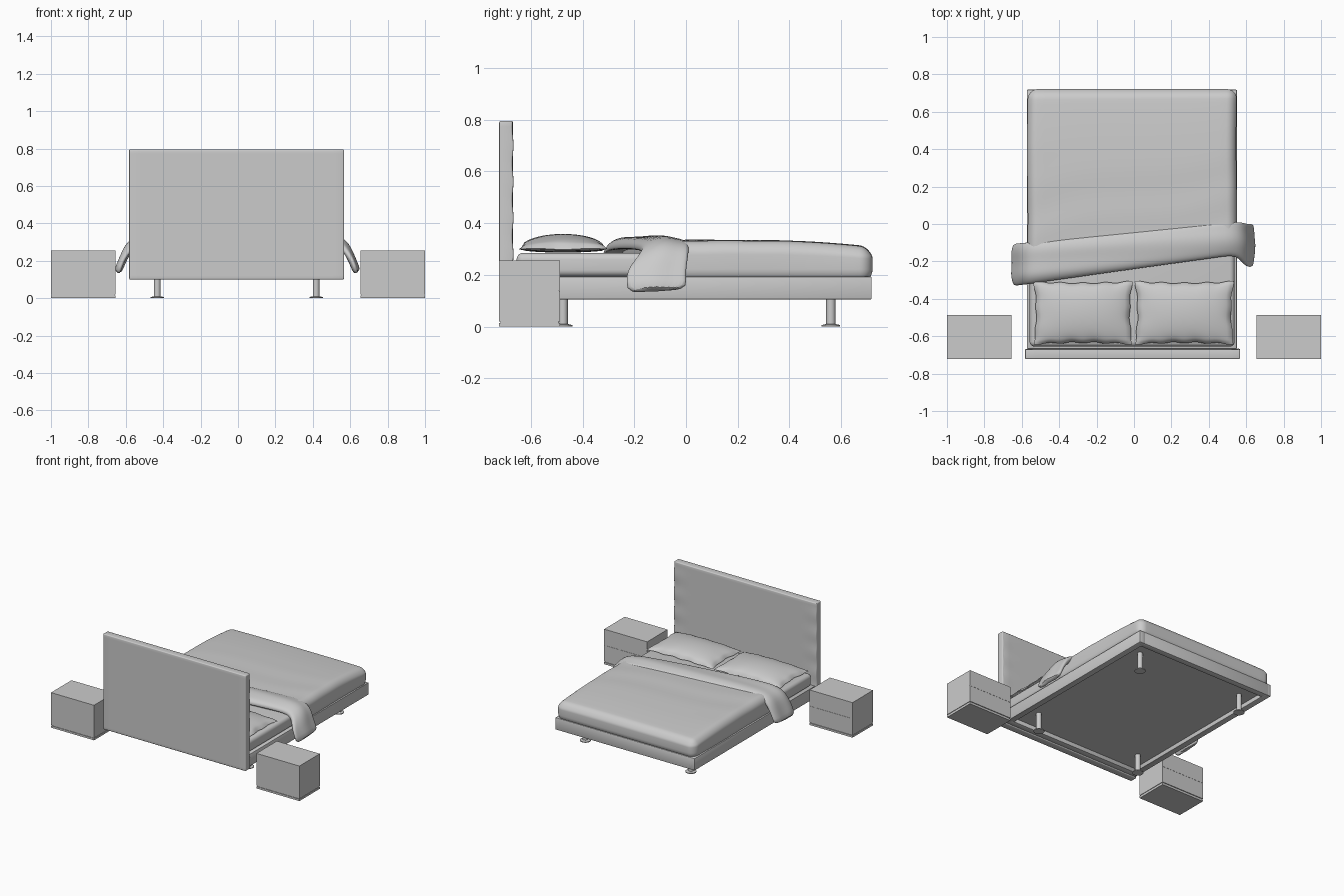
import bpy, bmesh, math
from mathutils import Vector

if "Cube" in bpy.data.objects:
    bpy.data.objects.remove(bpy.data.objects["Cube"])

CX = -0.01  # bed centre line


def finish(name, bm, smooth=None):
    bmesh.ops.recalc_face_normals(bm, faces=bm.faces[:])
    me = bpy.data.meshes.new(name)
    bm.to_mesh(me)
    bm.free()
    ob = bpy.data.objects.new(name, me)
    bpy.context.collection.objects.link(ob)
    if smooth:
        bpy.ops.object.select_all(action='DESELECT')
        ob.select_set(True)
        bpy.context.view_layer.objects.active = ob
        bpy.ops.object.shade_smooth_by_angle(angle=math.radians(smooth))
    return ob


def slab(name, x, y, z, r=0.0, segs=1, cuts=(0, 0, 0), fn=None, smooth=None):
    """Bevelled box from ranges, sliced into a grid and reshaped by fn."""
    bm = bmesh.new()
    bmesh.ops.create_cube(bm, size=1)
    rng = (x, y, z)
    for v in bm.verts:
        v.co = Vector([a + (c + 0.5) * (b - a) for c, (a, b) in zip(v.co, rng)])
    if r:
        bmesh.ops.bevel(bm, geom=bm.edges[:], offset=r, segments=segs,
                        profile=0.5, affect='EDGES')
    for axis, n in enumerate(cuts):
        a, b = rng[axis][0] + r, rng[axis][1] - r
        for i in range(1, n + 1):
            p, no = Vector(), Vector()
            p[axis], no[axis] = a + (b - a) * i / (n + 1), 1
            bmesh.ops.bisect_plane(bm, geom=bm.verts[:] + bm.edges[:] + bm.faces[:],
                                   plane_co=p, plane_no=no)
    if fn:
        for v in bm.verts:
            v.co = Vector(fn(*v.co))
    return finish(name, bm, smooth)


def lathe(name, cx, cy, profile, n=20):
    bm = bmesh.new()
    rings = [[bm.verts.new((cx + r * math.cos(math.tau * i / n),
                            cy + r * math.sin(math.tau * i / n), z)) for i in range(n)]
             for r, z in profile]
    for a, b in zip(rings, rings[1:]):
        for i in range(n):
            bm.faces.new((a[i], a[(i + 1) % n], b[(i + 1) % n], b[i]))
    bm.faces.new(rings[0])
    bm.faces.new(rings[-1])
    return finish(name, bm, 40)


# Headboard: flat back, padded front rippling only at its side edges
def padded(x, y, z):
    if y > -0.69:
        edge = (abs(x - CX) / 0.574) ** 16
        y += 0.0025 * edge * math.cos(z * math.tau / 0.14)
    return x, y, z


slab("headboard", (-0.582, 0.567), (-0.722, -0.669), (0.1, 0.795), 0.006, 3,
     (20, 0, 40), padded, 40)

# Bed frame: four rails around a recessed deck
X0, X1, Y0, Y1 = -0.572, 0.55, -0.668, 0.718
RW = 0.045
for nm, xr, yr in (("left_rail", (X0, X0 + RW), (Y0, Y1)),
                   ("right_rail", (X1 - RW, X1), (Y0, Y1)),
                   ("foot_rail", (X0 + 0.02, X1 - 0.02), (Y1 - RW, Y1)),
                   ("head_rail", (X0 + 0.02, X1 - 0.02), (Y0, Y0 + RW))):
    slab(nm, xr, yr, (0.105, 0.193), 0.004, 2, smooth=40)
slab("bed_deck", (X0 + 0.01, X1 - 0.01), (Y0 + 0.01, Y1 - 0.01), (0.135, 0.19))

# Legs with round feet
for sx in (-1, 1):
    for y in (-0.475, 0.56):
        lathe("bed_leg", CX + 0.003 + sx * 0.425, y,
              [(0.036, 0), (0.036, 0.006), (0.018, 0.010), (0.018, 0.14)])

# Mattress
slab("mattress", (-0.558, 0.538), (-0.655, 0.66), (0.193, 0.285), 0.026, 5, smooth=50)


# Duvet: skewed head edge, drooping foot end, faint wrinkles, hem tucked in the frame
def duvet(x, y, z):
    t = (0.72 - y) / 0.94
    k = max(0.0, min(1.0, (z - 0.22) / 0.09))
    z -= k * 0.026 * max(0.0, (y - 0.25) / 0.47) ** 2
    z += k * 0.003 * math.sin(26 * y - 7 * x + 2 * math.sin(4 * x)) * max(0, t - 0.25)
    z -= k * 0.004 * (abs(x - CX) / 0.55) ** 4
    x += 0.002 * math.sin(9 * y + 1)
    return x, y + 0.09 * x * t, z


slab("duvet", (-0.570, 0.548), (-0.20, 0.721), (0.168, 0.335), 0.054, 8,
     (26, 30, 0), duvet, 60)


# Folded throw: flattened tube draped across the bed
def throw():
    half = [(0.0, 0.325), (0.15, 0.325), (0.3, 0.324), (0.45, 0.321), (0.525, 0.312),
            (0.565, 0.29), (0.588, 0.258), (0.609, 0.215), (0.626, 0.175), (0.64, 0.14)]
    path = [(-x, z) for x, z in half[:0:-1]] + half
    n, rings = 28, []
    bm = bmesh.new()
    for i, (x, z) in enumerate(path):
        a, b = path[max(i - 1, 0)], path[min(i + 1, len(path) - 1)]
        tx, tz = Vector((b[0] - a[0], b[1] - a[1])).normalized()
        hang = min(1.0, max(0.0, (0.31 - z) / 0.1))
        yc = -0.142 + 0.12 * x - (0.048 * hang if x > 0 else 0)
        w = 0.100 - 0.02 * x + (0.028 * hang if x > 0 else 0)
        th = 0.026 - 0.006 * hang
        ring = []
        for j in range(n):
            c, s = math.cos(math.tau * j / n), math.sin(math.tau * j / n)
            c = math.copysign(abs(c) ** 0.8, c)
            s = math.copysign(abs(s) ** 0.7, s)
            d = s * th + 0.003 * math.sin(5 * c + 3 * x)
            d -= 0.018 * max(0.0, -c) ** 3 * (1 - hang)
            tail = -0.02 * max(0, -c) ** 3 * max(0, 0.17 - z) / 0.03
            ring.append(bm.verts.new((CX + 0.006 + x - tz * d, yc + w * c, z + tx * d + tail)))
        rings.append(ring)
    for a, b in zip(rings, rings[1:]):
        for j in range(n):
            bm.faces.new((a[j], a[(j + 1) % n], b[(j + 1) % n], b[j]))
    bm.faces.new(rings[0])
    bm.faces.new(rings[-1])
    ob = finish("throw_blanket", bm, 60)
    sub = ob.modifiers.new("soften", 'SUBSURF')
    sub.levels = sub.render_levels = 1


throw()


# Pillows: two puffed sheets meeting at a lightly scalloped seam
def pillow(cx, cy):
    bm = bmesh.new()
    for side in (0.058, -0.014):
        tmp = bmesh.ops.create_grid(bm, x_segments=36, y_segments=28, size=1)
        for v in tmp['verts']:
            u, w = v.co.x, v.co.y
            puff = (max(0, 1 - u * u) * max(0, 1 - w * w)) ** 0.45
            px = u * (0.264 - 0.014 * (1 - w * w) + 0.003 * math.sin(9 * w) * abs(u) ** 4)
            py = w * (0.168 - 0.009 * (1 - u * u) + 0.0035 * math.cos(14 * u) * abs(w) ** 4)
            lift = 0.002 * math.sin(11 * u + 5 * w) * max(abs(u), abs(w)) ** 6
            v.co = (cx + px, cy + py, 0.3 + side * puff + lift)
    bmesh.ops.remove_doubles(bm, verts=bm.verts[:], dist=0.0002)
    finish("pillow", bm, 80)


for s in (-1, 1):
    pillow(CX + 0.008 + s * 0.271, -0.475)

# Nightstands: carcass, two drawer fronts, plinth and base plate
for s in (-1, 1):
    xr = sorted((s * 0.654, s * 1.0))
    inner = (xr[0] + 0.004, xr[1] - 0.004)
    slab("nightstand_body", xr, (-0.722, -0.490), (0.020, 0.255))
    slab("nightstand_lower_drawer", xr, (-0.4905, -0.487), (0.020, 0.1375))
    slab("nightstand_upper_drawer", xr, (-0.4905, -0.487), (0.1385, 0.255))
    slab("nightstand_plinth", inner, (-0.718, -0.493), (0.010, 0.022))
    slab("nightstand_base", xr, (-0.722, -0.487), (0.0, 0.014))
